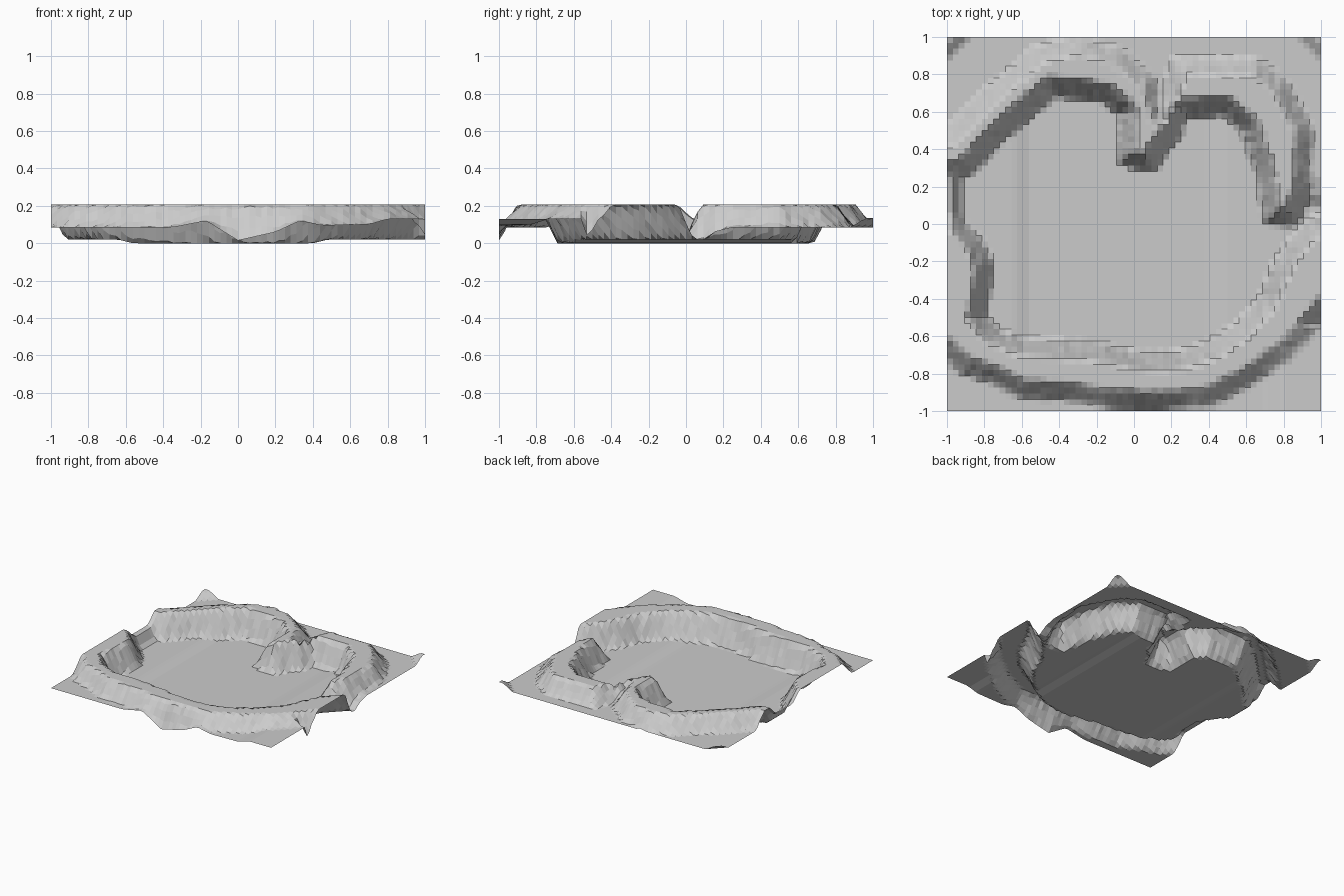
import bpy, bmesh, math, random

if "Cube" in bpy.data.objects:
    bpy.data.objects.remove(bpy.data.objects["Cube"])
random.seed(3)

# Outline of the upper rim (mid-slope line), with an inward spur
RIM_BACK = [(-1.2, .29), (-.9, .3), (-.75, .47), (-.6, .6), (-.44, .74), (-.15, .7),
            (-.03, .6), (-.04, .36), (.08, .33), (.2, .5), (.25, .62), (.5, .63),
            (.62, .52), (.7, .3), (.74, .04), (.84, .04), (.89, .15), (.91, .5),
            (.78, .74), (.65, .84), (.25, .85), (.14, .57), (.08, .76), (-.1, .9),
            (-.3, .96), (-.5, .91), (-.75, .7), (-.98, .47), (-1.2, .4)]
# Outline of the left / front / right rim
RIM_FRONT = [(-1.2, 0), (-.95, 0), (-.86, -.1), (-.8, -.22), (-.84, -.5), (-.75, -.6),
             (-.6, -.66), (-.2, -.68), (.05, -.74), (.25, -.73), (.45, -.66), (.6, -.55),
             (.72, -.4), (.78, -.25), (.88, -.1), (.97, 0), (1.2, 0), (1.2, -.25),
             (1, -.47), (.8, -.68), (.6, -.82), (.4, -.92), (.1, -.95), (-.1, -.94),
             (-.3, -.9), (-.6, -.88), (-.75, -.8), (-.9, -.76), (-1, -.66), (-1.2, -.62)]
# Area that belongs to the sunken floor (follows the crest of the rims)
BASIN = [(-.95, -.05), (-.95, .35), (-.7, .66), (-.4, .84), (-.1, .8), (.03, .62),
         (.06, .45), (.12, .46), (.22, .73), (.6, .74), (.78, .5), (.81, .15), (1.2, .08),
         (1.2, -.1), (.9, -.3), (.75, -.58), (.4, -.8), (0, -.83), (-.7, -.72), (-.92, -.6)]
# Ground height along the front edge
FRONT_EDGE = [(-1, .085), (-.35, .085), (-.17, .12), (0, .015), (.2, .06), (.33, .12),
              (.45, .095), (.7, .1), (.8, .13), (1, .13)]


def clamp(v):
    return max(0.0, min(1.0, v))


def signed_distance(x, y, poly):
    best, inside = 9.0, False
    for (ax, ay), (bx, by) in zip(poly, poly[1:] + poly[:1]):
        dx, dy = bx - ax, by - ay
        t = clamp(((x - ax) * dx + (y - ay) * dy) / (dx * dx + dy * dy))
        best = min(best, math.hypot(x - ax - t * dx, y - ay - t * dy))
        if (ay > y) != (by > y) and x < ax + (y - ay) * dx / dy:
            inside = not inside
    return -best if inside else best


def lerp_table(x, table):
    for (x0, z0), (x1, z1) in zip(table, table[1:]):
        if x <= x1:
            return z0 + (z1 - z0) * clamp((x - x0) / (x1 - x0))
    return table[-1][1]


def ground(x, y):
    if y < -.55:
        return lerp_table(x, FRONT_EDGE)
    if x < -.85 and y < .35:                      # low bank in the left gap
        return .125
    z = .085
    if x > .7:                                    # dips towards the right gap
        z = .03 + .055 * clamp((y - .03) / .22)
    return z + .05 * clamp((abs(x) + y - 1.88) / .08)   # raised back corners


def height(x, y):
    floor = .02 * clamp(max(-.56 - x, x - .4) / .08)
    inside = clamp(.5 - signed_distance(x, y, BASIN) / .05)
    base = floor * inside + ground(x, y) * (1 - inside)
    d = min(signed_distance(x, y, RIM_BACK), signed_distance(x, y, RIM_FRONT))
    t = clamp(.5 - d / .095 + random.uniform(-.06, .06)) if abs(d) < .06 else float(d < 0)
    return base + (.208 - base) * t


# Terrain sheet
bm = bmesh.new()
bmesh.ops.create_grid(bm, x_segments=64, y_segments=64, size=1.0)
for v in bm.verts:
    v.co.z = height(v.co.x, v.co.y)
me = bpy.data.meshes.new("crater_terrain")
bm.to_mesh(me)
bm.free()
ob = bpy.data.objects.new("crater_terrain", me)
bpy.context.collection.objects.link(ob)
